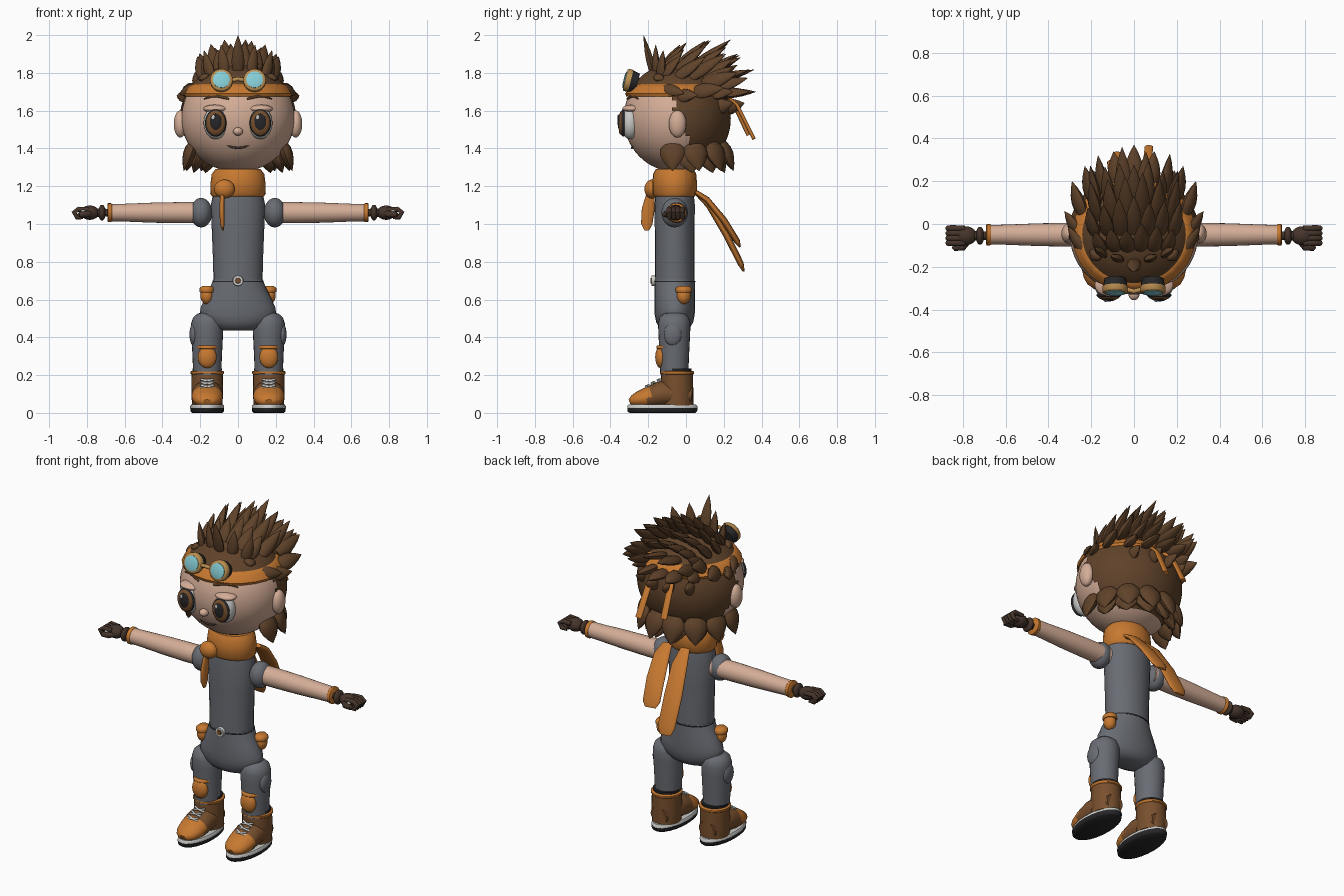
import bpy, bmesh, math, random
from math import sin, cos, pi, sqrt, radians
from mathutils import Vector, Matrix

random.seed(4)
if "Cube" in bpy.data.objects:
    bpy.data.objects.remove(bpy.data.objects["Cube"])


def material(name, r, g, b):
    m = bpy.data.materials.new(name)
    m.use_nodes = True
    m.diffuse_color = (r, g, b, 1)
    m.node_tree.nodes["Principled BSDF"].inputs["Base Color"].default_value = (r, g, b, 1)
    return m


skin = material("skin", .66, .42, .31)
hair = material("hair brown", .115, .055, .023)
orange = material("orange cloth", .57, .19, .03)
grey = material("grey suit", .14, .15, .17)
leather = material("boot leather", .19, .08, .027)
dark = material("dark rubber", .02, .02, .022)
glove = material("glove brown", .06, .035, .024)
lens = material("lens blue", .24, .62, .68)
silver = material("silver white", .58, .58, .57)
gold = material("goggle gold", .5, .27, .08)

parts = []
X, Y, Z = Vector((1, 0, 0)), Vector((0, 1, 0)), Vector((0, 0, 1))
HEAD, HR = Vector((0, -.05, 1.56)), Vector((.3, .28, .285))


def finish(bm, name, *mats):
    bmesh.ops.recalc_face_normals(bm, faces=bm.faces)
    me = bpy.data.meshes.new(name)
    bm.to_mesh(me)
    bm.free()
    for m in mats:
        me.materials.append(m)
    ob = bpy.data.objects.new(name, me)
    bpy.context.collection.objects.link(ob)
    parts.append(ob)
    return ob


def ball(name, loc, radii, mat, u=28, v=18):
    bm = bmesh.new()
    m = Matrix.Translation(loc) @ Matrix.Diagonal((*radii, 1))
    bmesh.ops.create_uvsphere(bm, u_segments=u, v_segments=v, radius=1, matrix=m)
    return finish(bm, name, mat)


def sweep(name, path, radii, mat, side=X, segs=24):
    """Elliptical tube: radii are (along side, across it) at each path point."""
    bm, rings = bmesh.new(), []
    pts = [Vector(p) for p in path]
    for i, p in enumerate(pts):
        t = (pts[min(i + 1, len(pts) - 1)] - pts[max(i - 1, 0)]).normalized()
        b = t.cross(side).normalized()
        a = b.cross(t)
        ra, rb = radii[i] if isinstance(radii[i], tuple) else (radii[i], radii[i])
        rings.append([bm.verts.new(p + a * ra * cos(2 * pi * k / segs) + b * rb * sin(2 * pi * k / segs))
                      for k in range(segs)])
    for r, q in zip(rings, rings[1:]):
        for k in range(segs):
            j = (k + 1) % segs
            bm.faces.new((r[k], r[j], q[j], q[k]))
    bm.faces.new(rings[0])
    bm.faces.new(rings[-1])
    return finish(bm, name, mat)


def upright(name, x, y, rows, mat):
    """Vertical tube from rows of (z, x radius, y radius)."""
    return sweep(name, [(x, y, r[0]) for r in rows], [(r[1], r[2]) for r in rows], mat)


def leaf(name, base, tip, w, flat=.6):
    base, tip = Vector(base), Vector(tip)
    side = (tip - base).cross(base - HEAD)
    side = side.normalized() if side.length > .003 else X
    shape = ((0, .6), (.2, .95), (.4, 1), (.6, .82), (.8, .48), (.93, .18), (1, .01))
    sweep(name, [base.lerp(tip, t) for t, _ in shape],
          [(w * r, w * r * flat) for _, r in shape], hair, side, 10)


def shell(x, z):
    """Front y of the head at x, z."""
    d = 1 - (x / HR.x) ** 2 - ((z - HEAD.z) / HR.z) ** 2
    return HEAD.y - HR.y * sqrt(max(d, 0))


def crown(x, y):
    d = 1 - (x / HR.x) ** 2 - ((y - HEAD.y) / HR.y) ** 2
    return HEAD.z + HR.z * sqrt(max(d, 0))


# Head and scalp with a ragged hairline
ball("head", HEAD, HR, skin, 48, 32)
cap = ball("hair_cap", HEAD, HR * 1.025, hair, 72, 48)
bm = bmesh.new()
bm.from_mesh(cap.data)
bare = [f for f in bm.faces if (c := f.calc_center_median()).z < 1.7
        and (c.y < -.08 + .45 * (1.66 - c.z) + .014 * sin(c.z * 70) or c.z < 1.33)]
bmesh.ops.delete(bm, geom=bare, context='FACES')
bm.to_mesh(cap.data)
bm.free()

# Swept-back crown spikes: base y, x spread, count, tip offset y and z
for y, spread, n, dy, dz in ((-.13, .15, 6, .12, .14), (-.06, .18, 7, .18, .15), (.01, .17, 6, .22, .15),
                             (.08, .17, 7, .21, .11), (.13, .14, 4, .22, .07)):
    for i in range(n):
        x = spread * (2 * i / (n - 1) - 1)
        k = 1 - .9 * abs(x)
        z = crown(x, y) - .02
        leaf("crown_spike", (x, y, z), (x * 1.2, y + dy * k + random.uniform(-.02, .02),
                                        z + dz * k + random.uniform(-.01, .02)), .038)
# Upright front tuft and short fringe
leaf("front_tuft", (0, -.17, 1.78), (0, -.225, 2.0), .034)
for s in (-1, 1):
    leaf("front_tuft", (s * .07, -.16, 1.78), (s * .09, -.16, 1.95), .032)
    leaf("front_tuft", (s * .14, -.14, 1.76), (s * .18, -.12, 1.92), .032)
for i in range(-2, 3):
    leaf("fringe", (i * .085, -.17 + .01 * i * i, 1.78), (i * .1, -.24 + .018 * i * i, 1.765), .035)
# Spikes around the headband
for s in (-1, 1):
    leaf("temple_spike", (s * .24, -.12, 1.72), (s * .31, -.01, 1.69), .035)
    leaf("temple_spike", (s * .25, -.05, 1.68), (s * .325, .06, 1.68), .04)
    leaf("side_spike", (s * .24, .04, 1.7), (s * .29, .2, 1.72), .045)
    leaf("side_spike", (s * .19, .1, 1.74), (s * .23, .27, 1.8), .045)
for i in range(-2, 3):
    leaf("back_spike", (i * .08, .19 - .015 * i * i, 1.69), (i * .095, .37 - .03 * i * i, 1.70), .042)
for i in range(4):
    x = (i - 1.5) * .1
    leaf("back_spike", (x, .21 - abs(x) * .5, 1.61), (x * 1.1, .34 - abs(x) * .6, 1.64), .042)
# Broad nape leaves in two staggered rows
for n, zb, zt, r, span in ((8, 1.43, 1.28, 1.0, 98), (6, 1.39, 1.27, .84, 75)):
    for i in range(n):
        a = radians(span * (2 * i / (n - 1) - 1))
        d = Vector((sin(a), cos(a), 0))
        leaf("nape_leaf", (d.x * .24 * r, -.04 + d.y * .24 * r, zb),
             (d.x * .29 * r, -.03 + d.y * .29 * r, zt), .066, .5)

# Headband with tied ends
band = ((1.675, .284, .266), (1.69, .29, .272), (1.725, .268, .25), (1.74, .248, .232))
upright("headband", 0, HEAD.y, band, orange)
sweep("band_tail", [(.04, .2, 1.69), (.06, .27, 1.63), (.07, .36, 1.45)], [(.02, .01)] * 3, orange)
sweep("band_tail", [(-.04, .2, 1.69), (-.07, .25, 1.64), (-.08, .33, 1.47)], [(.02, .01)] * 3, orange)

# Goggles resting on the forehead
tilt = Vector((0, -1, .25)).normalized()
for s in (-1, 1):
    c = Vector((s * .088, -.285, 1.755))
    sweep("goggle_cup", [c - tilt * .03, c + tilt * .012], [.05, .058], dark)
    sweep("goggle_rim", [c + tilt * .008, c + tilt * .032, c + tilt * .038], [.06, .06, .054], gold)
    sweep("goggle_lens", [c + tilt * .03, c + tilt * .041, c + tilt * .046], [.045, .045, .03], lens)
sweep("goggle_bridge", [(-.04, -.305, 1.76), (0, -.315, 1.768), (.04, -.305, 1.76)], [.011] * 3, gold, Z, 12)

# Face
for s in (-1, 1):
    x, z = s * .118, 1.535
    ball("ear", (s * .305, -.045, 1.53), (.035, .046, .072), skin)
    ball("eye_white", (x, -.295, z), (.064, .052, .086), silver)
    ball("iris_rim", (x, -.333, z), (.057, .02, .072), dark)
    ball("iris", (x, -.337, z), (.052, .021, .067), leather)
    ball("pupil", (x, -.351, z + .005), (.032, .011, .044), dark)
    ball("eye_glint", (x - .014, -.36, z + .03), (.01, .004, .013), silver, 12, 8)
    ball("eyelid", (x, -.285, 1.61), (.066, .052, .022), skin)
    brow = [(s * bx, shell(bx, bz) - .004, bz) for bx, bz in ((.05, 1.662), (.1, 1.678), (.14, 1.678), (.18, 1.662))]
    sweep("eyebrow", brow, [.005, .01, .009, .003], hair, Z, 10)
ball("nose", (0, -.328, 1.49), (.026, .028, .022), skin)
smile = [(x * .0115, shell(x * .0115, 1.403) - .002, 1.403 + .0006 * x * x) for x in range(-6, 7)]
sweep("mouth", smile, [.006] * 13, glove, Z, 8)

# Torso, hips and belt
upright("torso", 0, -.06, ((.69, .13, .105), (.8, .132, .105), (.95, .138, .105), (1.1, .144, .107),
                           (1.17, .13, .1)), grey)
upright("hips", 0, -.06, ((.435, .09, .05), (.45, .135, .08), (.48, .18, .098), (.52, .203, .106), (.56, .197, .108),
                          (.62, .17, .108), (.67, .145, .107), (.705, .132, .106)), grey)
upright("belt", 0, -.06, ((.692, .136, .109), (.699, .136, .109)), dark)
sweep("buckle", [(0, -.16, .7), (0, -.182, .7)], [.029, .027], silver)
sweep("buckle_centre", [(0, -.175, .7), (0, -.187, .7)], [.016, .014], leather)
for x, y in ((-.165, -.1), (.165, -.012)):
    ball("pouch", (x, y, .62), (.034, .037, .045), orange)
    upright("pouch_flap", x, y, ((.638, .036, .04), (.645, .04, .044), (.66, .038, .042), (.672, .025, .03)), orange)

# Scarf with knot, front end and two trailing ends
upright("scarf", 0, -.06, ((1.145, .136, .105), (1.16, .147, .118), (1.22, .145, .118), (1.265, .139, .114),
                           (1.29, .12, .1)), orange)
ball("scarf_knot", (-.072, -.18, 1.185), (.055, .04, .05), orange)
sweep("scarf_front_end", [(-.082, -.185, 1.17), (-.085, -.2, 1.08), (-.083, -.208, 1.0), (-.08, -.208, .965)],
      [(.012, .02), (.014, .034), (.012, .03), (.004, .012)], orange)
for path in (((.09, .05, 1.17), (.085, .11, 1.13), (.065, .2, 1.02), (.045, .27, .91), (.042, .285, .88)),
             ((-.03, .05, 1.17), (-.04, .12, 1.1), (-.06, .21, .95), (-.07, .29, .79), (-.072, .305, .75))):
    sweep("scarf_back_end", path, [(.03, .012), (.05, .016), (.058, .018), (.056, .016), (.035, .006)], orange)

# Arms, gloves, legs and boots on both sides
for s in (-1, 1):
    ball("shoulder", (s * .195, -.06, 1.06), (.058, .07, .078), grey)
    sweep("arm", [(s * x, -.05, 1.06) for x in (.16, .3, .45, .6, .685)], [.056, .056, .053, .047, .045], skin, Y)
    sweep("cuff", [(s * x, -.05, 1.06) for x in (.668, .673, .688, .692)], [.046, .05, .05, .045], orange, Y)
    sweep("wrist", [(s * .685, -.055, 1.06), (s * .78, -.055, 1.06)], [.02, .025], glove, Y)
    ball("glove_cuff", (s * .72, -.055, 1.06), (.02, .042, .042), glove)
    ball("palm", (s * .785, -.055, 1.06), (.05, .044, .038), glove)
    for i in range(4):
        y = -.02 - .023 * i
        sweep("finger", [(s * .79, y, 1.075), (s * .845, y, 1.078), (s * .868, y, 1.062), (s * .852, y, 1.035),
                         (s * .82, y, 1.033)], [.013, .0145, .014, .013, .008], glove, Y, 10)
    sweep("thumb", [(s * .775, -.08, 1.055), (s * .8, -.108, 1.052), (s * .84, -.112, 1.05), (s * .85, -.108, 1.05)],
          [.014, .017, .014, .004], glove, Z, 12)
    ball("glove_stud", (s * .82, -.098, 1.066), (.012, .01, .01), silver, 12, 8)

    x = s * .163
    upright("leg", x, -.062, ((.2, .074, .074), (.3, .078, .078), (.42, .084, .084), (.47, .086, .086),
                              (.505, .075, .078), (.525, .052, .055), (.535, .02, .02)), grey)
    ball("thigh_pad", (s * .235, -.07, .415), (.022, .047, .06), grey)
    ball("knee_pad", (x, -.133, .295), (.05, .03, .058), orange)
    upright("knee_strap", x, -.09, ((.337, .055, .06), (.342, .06, .066), (.352, .06, .066), (.358, .054, .06)), orange)
    upright("ankle_band", x, -.05, ((.215, .076, .078), (.236, .078, .08)), dark)
    upright("boot_shaft", x, -.047, ((.04, .08, .086), (.1, .084, .086), (.21, .083, .084)), leather)
    upright("boot_rim", x, -.047, ((.203, .083, .084), (.208, .088, .09), (.218, .088, .09), (.223, .082, .084)), orange)
    rows = ((.03, .09, .055, .05), (-.06, .1, .08, .07), (-.13, .1, .083, .07), (-.18, .085, .083, .062),
            (-.21, .078, .081, .055), (-.25, .07, .072, .044), (-.28, .062, .056, .032), (-.298, .055, .03, .016))
    foot = sweep("boot_foot", [(x, r[0], r[1]) for r in rows], [(r[2], r[3]) for r in rows], leather)
    foot.data.materials.append(orange)
    for f in foot.data.polygons:
        f.material_index = int(f.center.y < -.195)
    upright("sole", x, -.125, ((0, .08, .174), (.008, .089, .184), (.028, .09, .186)), dark)
    upright("sole_welt", x, -.125, ((.027, .09, .186), (.036, .09, .185), (.044, .084, .178)), silver)
    for y, z in ((-.138, .17), (-.17, .155), (-.2, .138)):
        for k in (-1, 1):
            sweep("lace", [(x - .034, y - .004 * k, z - .008 * k), (x, y - .012, z + .003),
                           (x + .034, y + .004 * k, z + .008 * k)], [.006] * 3, silver, Z, 8)

# Smooth shading with crisp edges
bpy.ops.object.select_all(action='DESELECT')
for ob in parts:
    ob.select_set(True)
bpy.context.view_layer.objects.active = parts[0]
bpy.ops.object.shade_smooth_by_angle(angle=radians(48))
